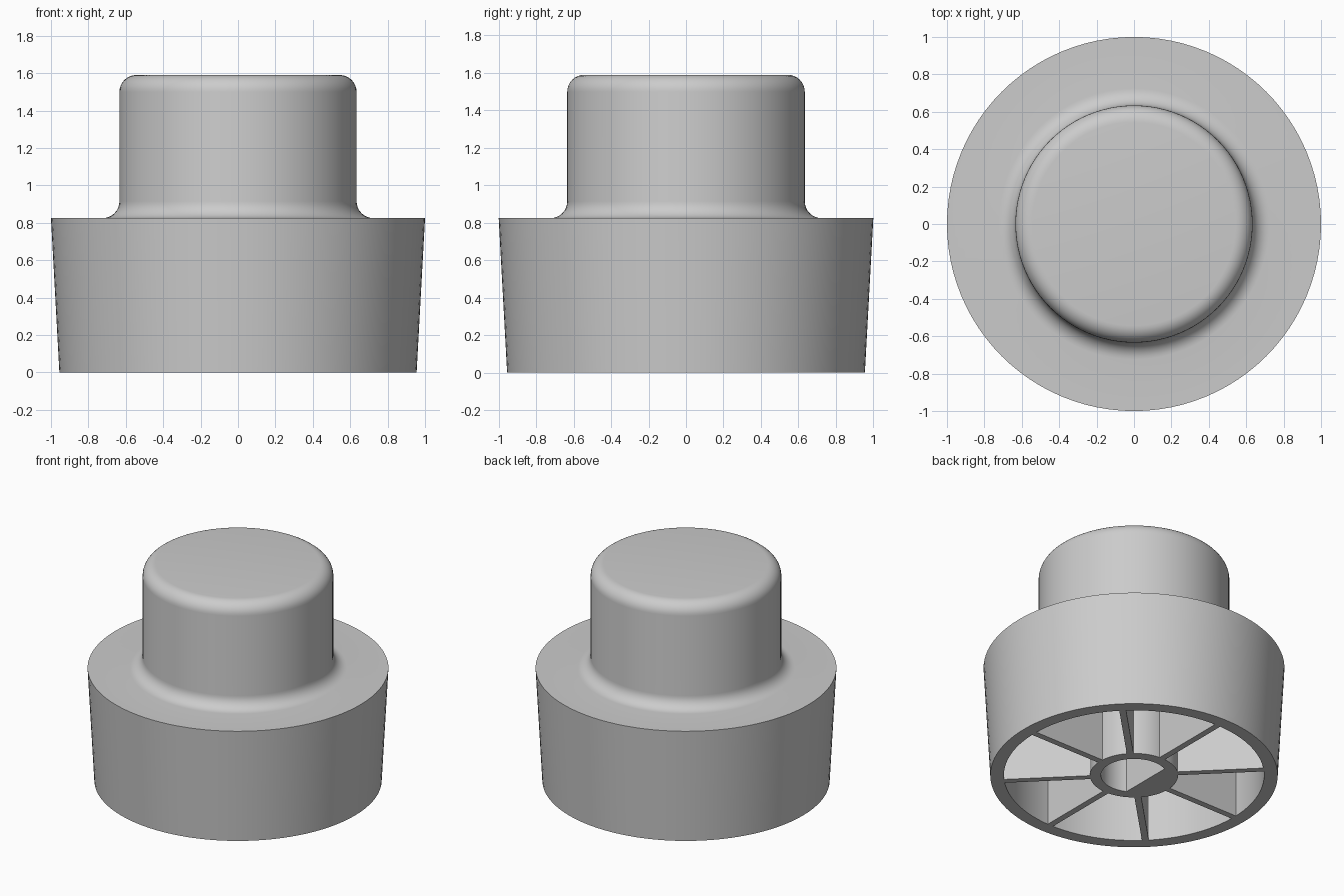
import bpy
import bmesh
from math import sin, cos, pi, tau, radians
from mathutils import Matrix, Vector

cube = bpy.data.objects.get("Cube")
if cube:
    bpy.data.objects.remove(cube)

# Main dimensions
BASE_R, RIM_R, RIM_Z = 0.955, 1.0, 0.825
STEM_R, TOP_Z, FILLET = 0.634, 1.59, 0.09
CAVITY_R, CEILING_Z = 0.865, 0.73
HUB_R, BORE_R, FLAT_X = 0.293, 0.22, -0.1
RIB_THICKNESS, RIB_COUNT = 0.045, 8

grey = bpy.data.materials.new("plain_grey")
grey.use_nodes = True
grey.diffuse_color = (0.6, 0.6, 0.6, 1)
grey.node_tree.nodes["Principled BSDF"].inputs["Base Color"].default_value = grey.diffuse_color


def finish(name, bm, smooth=True):
    """Turn a bmesh into a named, shaded object."""
    bmesh.ops.recalc_face_normals(bm, faces=bm.faces)
    mesh = bpy.data.meshes.new(name)
    bm.to_mesh(mesh)
    bm.free()
    mesh.materials.append(grey)
    obj = bpy.data.objects.new(name, mesh)
    bpy.context.collection.objects.link(obj)
    if smooth:
        bpy.ops.object.select_all(action='DESELECT')
        obj.select_set(True)
        bpy.context.view_layer.objects.active = obj
        bpy.ops.object.shade_smooth_by_angle(angle=radians(30))
    return obj


def arc(cx, cz, start, end, steps=8):
    """Points on a fillet in the profile plane, angles in degrees."""
    angles = [radians(start + (end - start) * i / steps) for i in range(steps + 1)]
    return [(cx + FILLET * cos(a), cz + FILLET * sin(a)) for a in angles]


# Knob body: one revolved shell with an open underside
profile = [(0, CEILING_Z), (CAVITY_R, CEILING_Z), (CAVITY_R, 0), (BASE_R, 0), (RIM_R, RIM_Z)]
profile += arc(STEM_R + FILLET, RIM_Z + FILLET, 270, 180)
profile += arc(STEM_R - FILLET, TOP_Z - FILLET, 0, 90)
profile.append((0, TOP_Z))
bm = bmesh.new()
verts = [bm.verts.new((r, 0, z)) for r, z in profile]
edges = [bm.edges.new(pair) for pair in zip(verts, verts[1:])]
bmesh.ops.spin(bm, geom=verts + edges, cent=(0, 0, 0), axis=(0, 0, 1),
               angle=tau, steps=96, use_duplicate=False)
bmesh.ops.remove_doubles(bm, verts=bm.verts, dist=0.0001)
finish("knob_body", bm)

# Shaft hub: a round tube with a D-shaped bore
bm = bmesh.new()
SIDES = 80
loops = []
for radius, limit, z in ((HUB_R, -1, 0), (HUB_R, -1, CEILING_Z),
                         (BORE_R, FLAT_X, CEILING_Z), (BORE_R, FLAT_X, 0)):
    angles = [tau * i / SIDES for i in range(SIDES)]
    loops.append([bm.verts.new((max(radius * cos(a), limit), radius * sin(a), z)) for a in angles])
for k, loop in enumerate(loops):
    following = loops[(k + 1) % len(loops)]
    for i in range(SIDES):
        j = (i + 1) % SIDES
        bm.faces.new((loop[i], loop[j], following[j], following[i]))
finish("shaft_hub", bm)

# Stiffening ribs between the hub and the outer wall
inner, outer = HUB_R - 0.005, CAVITY_R + 0.005
for n in range(RIB_COUNT):
    bm = bmesh.new()
    place = (Matrix.Rotation(tau * n / RIB_COUNT, 4, 'Z')
             @ Matrix.Translation(((inner + outer) / 2, 0, CEILING_Z / 2))
             @ Matrix.Diagonal(Vector((outer - inner, RIB_THICKNESS, CEILING_Z, 1))))
    bmesh.ops.create_cube(bm, size=1, matrix=place)
    finish(f"rib_{n + 1}", bm, smooth=False)
